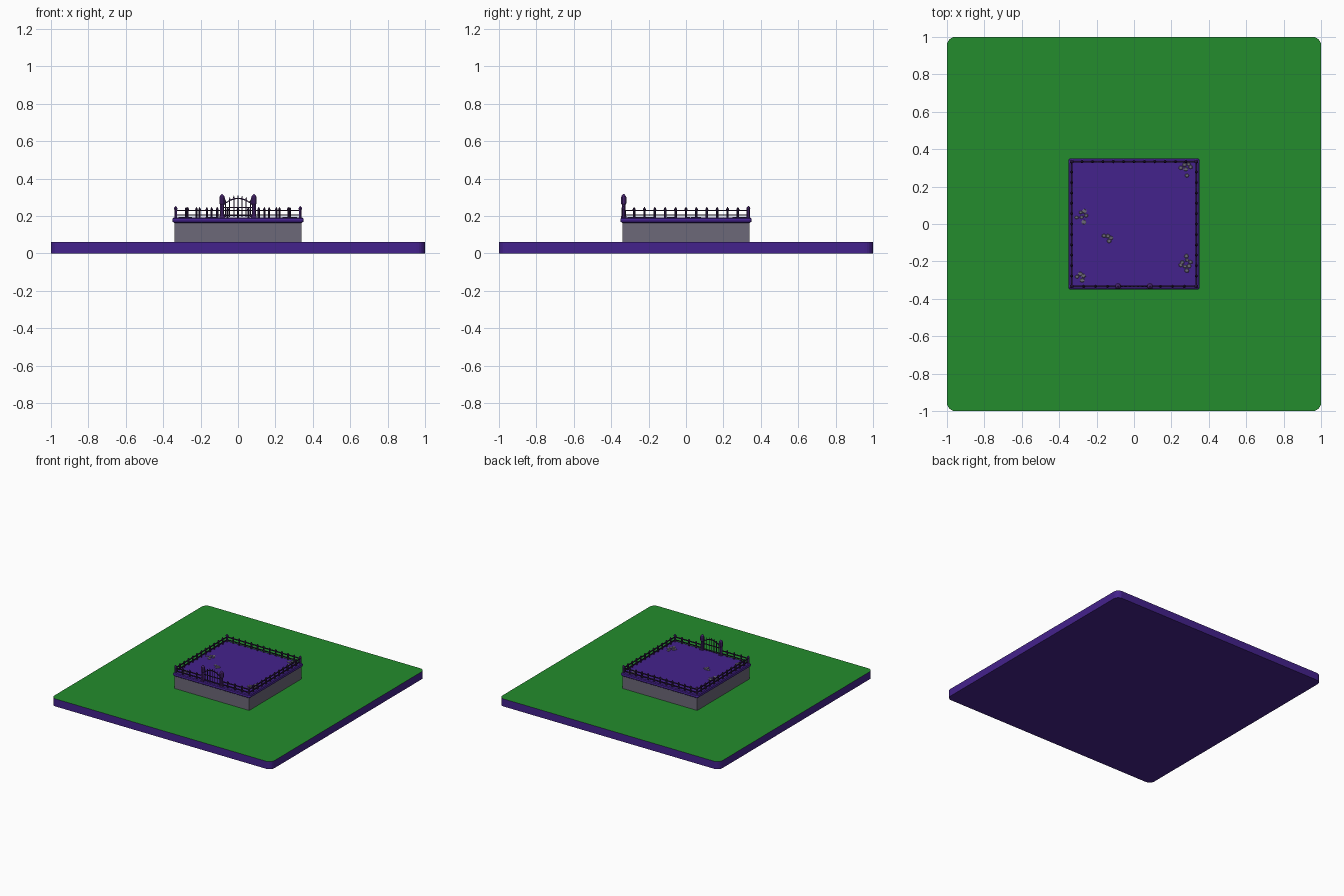
import bpy, bmesh, math, random
from mathutils import Vector

if "Cube" in bpy.data.objects:
    bpy.data.objects.remove(bpy.data.objects["Cube"])

random.seed(4)


def mat(name, srgb):
    m = bpy.data.materials.new(name)
    lin = [((c / 255 + 0.055) / 1.055) ** 2.4 for c in srgb]
    m.diffuse_color = (*lin, 1)
    m.use_nodes = True
    m.node_tree.nodes["Principled BSDF"].inputs["Base Color"].default_value = m.diffuse_color
    return m


PURPLE = mat("purple", (68, 34, 140))
GREEN = mat("grass green", (35, 140, 45))
GREY = mat("stone grey", (108, 104, 120))
POST = mat("post violet", (72, 36, 112))
IRON = mat("dark iron", (46, 26, 66))


def finish(name, bm, *mats):
    bmesh.ops.recalc_face_normals(bm, faces=bm.faces[:])
    me = bpy.data.meshes.new(name)
    bm.to_mesh(me)
    bm.free()
    for m in mats:
        me.materials.append(m)
    ob = bpy.data.objects.new(name, me)
    bpy.context.collection.objects.link(ob)
    return ob


def box(bm, c, s):
    r = bmesh.ops.create_cube(bm, size=1)
    for v in r["verts"]:
        v.co = Vector([v.co[i] * s[i] + c[i] for i in range(3)])


def lathe(bm, x, y, profile, n=6):
    """Stack of n-sided rings given as (radius, z)."""
    rings = [[bm.verts.new((x + r * math.cos(2 * math.pi * (i + .5) / n),
                            y + r * math.sin(2 * math.pi * (i + .5) / n), z))
              for i in range(n)] for r, z in profile]
    for a, b in zip(rings, rings[1:]):
        for i in range(n):
            bm.faces.new((a[i], a[(i + 1) % n], b[(i + 1) % n], b[i]))
    bm.faces.new(rings[0])
    bm.faces.new(rings[-1])


def beam(bm, p, q, t):
    """Square bar between two points of the fence line."""
    p, q = Vector(p), Vector(q)
    d = (q - p).normalized()
    up = Vector((0, 0, 1)) if abs(d.z) < 0.9 else Vector((0, 1, 0))
    s = d.cross(up).normalized() * t / 2
    u = s.cross(d).normalized() * t / 2
    a, b = [[bm.verts.new(e + k) for k in (s + u, s - u, -s - u, -s + u)] for e in (p, q)]
    for i in range(4):
        bm.faces.new((a[i], a[(i + 1) % 4], b[(i + 1) % 4], b[i]))
    bm.faces.new(a)
    bm.faces.new(b)


def rounded_slab(name, levels, radius, seg, *mats):
    """Square slab with rounded corners; levels are (half size, z)."""
    bm = bmesh.new()
    rings = []
    for h, z in levels:
        ring = []
        for k in range(4):
            ang = k * math.pi / 2
            cx = (h - radius) * (1 if k in (0, 3) else -1)
            cy = (h - radius) * (1 if k in (0, 1) else -1)
            for j in range(seg + 1):
                a = ang + j / seg * math.pi / 2
                ring.append(bm.verts.new((cx + radius * math.cos(a), cy + radius * math.sin(a), z)))
        rings.append(ring)
    n = len(rings[0])
    for a, b in zip(rings, rings[1:]):
        for i in range(n):
            bm.faces.new((a[i], a[(i + 1) % n], b[(i + 1) % n], b[i]))
    bm.faces.new(rings[0])
    top = bm.faces.new(rings[-1])
    if len(mats) > 1:
        top.material_index = 1
    return finish(name, bm, *mats)


# Ground slab with grass top, stone plinth and bullnosed capping slab
rounded_slab("ground_slab", [(1, 0), (1, 0.062)], 0.045, 6, PURPLE, GREEN)
bm = bmesh.new()
box(bm, (0, 0, 0.112), (0.68, 0.68, 0.112))
finish("stone_plinth", bm, GREY)
rounded_slab("capping_slab", [(0.342, 0.164), (0.349, 0.169), (0.351, 0.178),
                              (0.349, 0.187), (0.342, 0.192)], 0.012, 3, PURPLE)

# Clusters of flat paving pebbles
bm = bmesh.new()
for cx, cy, offs in (
        (-0.28, 0.04, ((-.027, -.005), (-.005, .022), (.015, .028), (.024, .005), (0, -.004), (.012, -.03))),
        (-0.145, -0.073, ((-.015, .01), (.006, .008), (.022, -.002), (.012, -.018))),
        (-0.285, -0.285, ((-.02, .003), (-.002, .018), (.014, .008), (.008, -.016))),
        (0.28, 0.295, ((-.03, .005), (-.01, .022), (.012, .025), (.022, .01), (-.003, -.002), (.003, -.036))),
        (0.28, -0.207, ((-.022, .002), (0, .035), (.004, .014), (.022, .004), (-.008, -.02),
                        (.014, -.018), (.002, -.042), (-.03, -.012)))):
    for ox, oy in offs:
        r, e, s = random.uniform(.011, .014), random.uniform(.75, 1), random.random()
        rings = [[bm.verts.new((cx + ox + r * k * math.cos(s + i * math.pi / 3),
                                cy + oy + r * e * k * math.sin(s + i * math.pi / 3), z))
                  for i in range(6)] for k, z in ((1, .190), (1, .194), (.75, .196))]
        for a, b in zip(rings, rings[1:]):
            for i in range(6):
                bm.faces.new((a[i], a[(i + 1) % 6], b[(i + 1) % 6], b[i]))
        bm.faces.new(rings[-1])
finish("paving_pebbles", bm, GREY)

# Fence pickets with pointed tips, around all sides with a gap for the gate
F = 0.333
picket = [(.0065, .19), (.0065, .228), (.0085, .232), (.0065, .24), (.001, .248)]
bm = bmesh.new()
for i in range(1, 12):
    t = -F + i * 2 * F / 12
    for x, y in ((-F, t), (F, t), (t, F)):
        lathe(bm, x, y, picket)
for i in range(1, 4):
    for s in (-1, 1):
        lathe(bm, s * (F - i * 0.064), -F, picket)
finish("fence_pickets", bm, IRON)

# Fence corner posts
bm = bmesh.new()
for x in (-F, F):
    for y in (-F, F):
        lathe(bm, x, y, [(.009, .19), (.009, .235), (.011, .238), (.009, .246), (.002, .253)])
finish("fence_corner_posts", bm, POST)

# Fence rails
bm = bmesh.new()
for z in (.206, .230):
    for s in (-1, 1):
        beam(bm, (s * F, -F, z), (s * F, F, z), .007)
        beam(bm, (s * F, -F, z), (s * .085, -F, z), .007)
    beam(bm, (-F, F, z), (F, F, z), .007)
finish("fence_rails", bm, IRON)

# Gate pillars with bulbous caps
bm = bmesh.new()
for s in (-1, 1):
    box(bm, (s * .085, -F, .194), (.03, .028, .010))
    lathe(bm, s * .085, -F, [(.013, .19), (.011, .26), (.016, .268), (.016, .298),
                             (.012, .308), (.003, .317)], 8)
finish("gate_pillars", bm, POST)

# Arched double gate with spiked bars
bm = bmesh.new()
arch = lambda x: .294 - 5.5 * x * x
for i in range(7):
    x = -.066 + i * .022
    lathe(bm, x, -F, [(.0028, .194), (.0028, arch(x) + .004), (.004, arch(x) + .008), (.0005, arch(x) + .018)], 5)
for i in range(10):
    a, b = -.08 + i * .016, -.08 + (i + 1) * .016
    beam(bm, (a, -F, arch(a)), (b, -F, arch(b)), .006)
for z in (.203, .246):
    beam(bm, (-.08, -F, z), (.08, -F, z), .006)
finish("arched_gate", bm, IRON)
